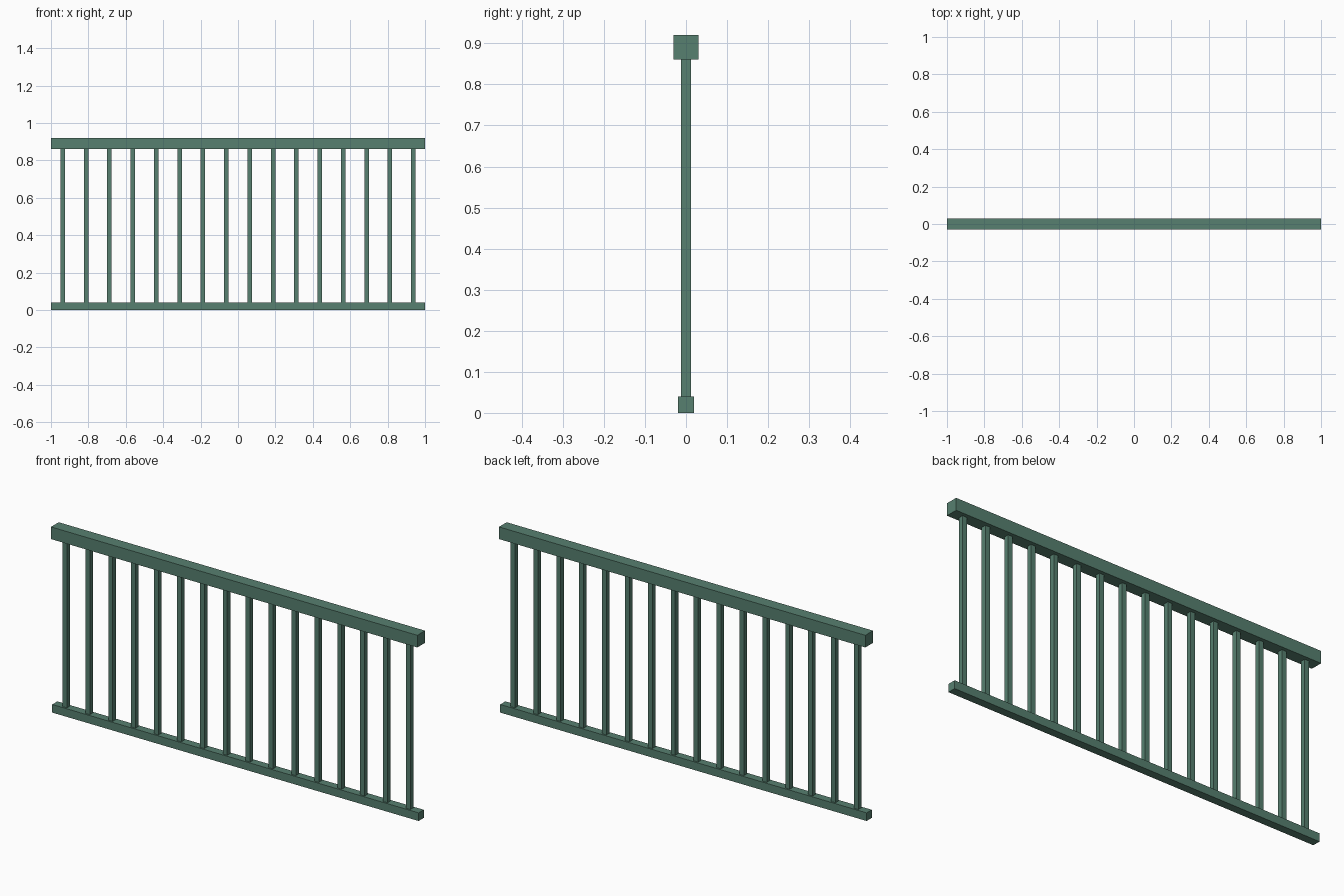
import bpy

cube = bpy.data.objects.get("Cube")
if cube:
    bpy.data.objects.remove(cube, do_unlink=True)

# Painted metal, one colour throughout
GREEN = (0.095, 0.215, 0.16, 1.0)
paint = bpy.data.materials.new("muted_green_paint")
paint.use_nodes = True
paint.diffuse_color = GREEN
bsdf = next(n for n in paint.node_tree.nodes if n.type == 'BSDF_PRINCIPLED')
bsdf.inputs["Base Color"].default_value = GREEN
bsdf.inputs["Roughness"].default_value = 0.7


def bar(name, x, width, depth, bottom, top):
    """Box centred on y = 0, spanning bottom to top."""
    bpy.ops.mesh.primitive_cube_add(size=1, location=(x, 0, (bottom + top) / 2))
    obj = bpy.context.object
    obj.name = name
    obj.scale = (width, depth, top - bottom)
    bpy.ops.object.transform_apply(location=False, rotation=False, scale=True)
    obj.data.materials.append(paint)
    return obj


LENGTH = 2.0
HEIGHT = 0.92
HANDRAIL = 0.06
LOWER_RAIL = 0.04
BALUSTER = 0.024
COUNT = 16

# Rails
bar("handrail", 0, LENGTH, HANDRAIL, HEIGHT - HANDRAIL, HEIGHT)
bar("bottom_rail", 0, LENGTH, LOWER_RAIL, 0, LOWER_RAIL)

# Evenly spaced square balusters, half a gap in from each end
spacing = LENGTH / COUNT
for i in range(COUNT):
    x = (i + 0.5) * spacing - LENGTH / 2
    bar(f"baluster_{i + 1}", x, BALUSTER, BALUSTER, LOWER_RAIL, HEIGHT - HANDRAIL)
